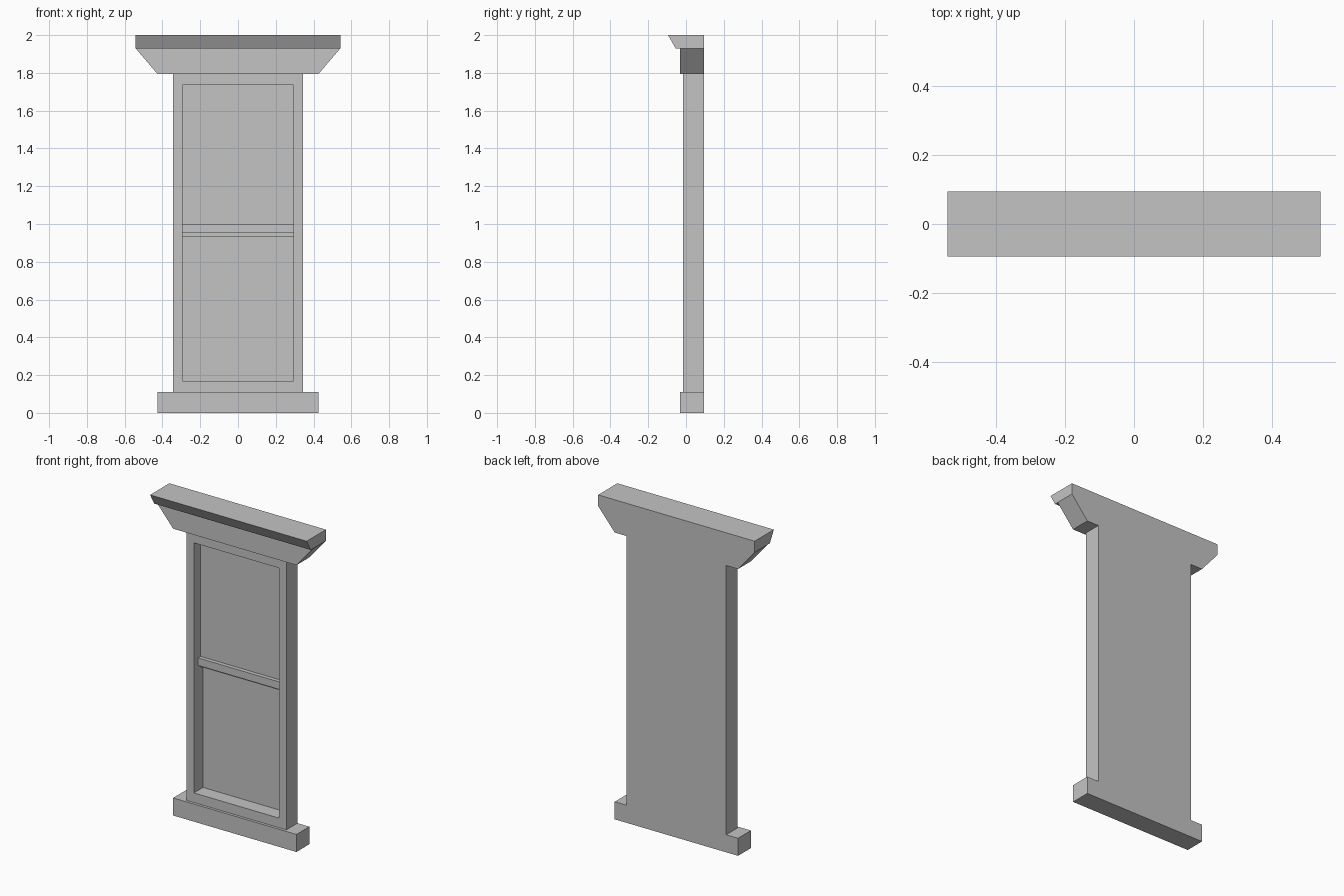
import bpy
import bmesh
from mathutils import Vector

cube = bpy.data.objects.get("Cube")
if cube:
    bpy.data.objects.remove(cube, do_unlink=True)

stone = bpy.data.materials.new("grey_stone")
stone.use_nodes = True
GREY = (0.55, 0.55, 0.55, 1)
stone.diffuse_color = GREY
stone.node_tree.nodes["Principled BSDF"].inputs["Base Color"].default_value = GREY

BACK = 0.095


def prism(name, points, place, start, end):
    """Extrude a 2D outline from start to end; place maps (u, v, t) to a point."""
    bm = bmesh.new()
    base = bm.faces.new([bm.verts.new(place(u, v, start)) for u, v in points])
    new = bmesh.ops.extrude_face_region(bm, geom=[base])["geom"]
    shift = Vector(place(0, 0, end)) - Vector(place(0, 0, start))
    bmesh.ops.translate(bm, vec=shift, verts=[g for g in new if isinstance(g, bmesh.types.BMVert)])
    bmesh.ops.recalc_face_normals(bm, faces=bm.faces)
    mesh = bpy.data.meshes.new(name)
    bm.to_mesh(mesh)
    bm.free()
    mesh.materials.append(stone)
    obj = bpy.data.objects.new(name, mesh)
    bpy.context.collection.objects.link(obj)
    return obj


def front_slab(name, half_bottom, half_top, z0, z1, front, back=BACK):
    """Symmetric slab, seen from the front as a rectangle or trapezoid."""
    outline = [(-half_bottom, z0), (half_bottom, z0), (half_top, z1), (-half_top, z1)]
    return prism(name, outline, lambda u, v, t: (u, t, v), front, back)


def side_profile(name, points, half):
    """Profile in depth and height, swept across the width."""
    return prism(name, points, lambda u, v, t: (t, u, v), -half, half)


# Sill, flared header and cornice with a sloping front
front_slab("sill", 0.427, 0.427, 0, 0.11, -0.032)
front_slab("header", 0.427, 0.542, 1.795, 1.93, -0.032)
side_profile("cornice", [(-0.055, 1.93), (BACK, 1.93), (BACK, 2), (-0.095, 2)], 0.542)

# Frame with a stepped recess: the lower pane sits deeper than the upper
frame = front_slab("window_frame", 0.345, 0.345, 0.11, 1.795, -0.015)
cutter = side_profile("recess_cutter", [
    (-0.1, 0.17), (0.075, 0.17), (0.075, 0.935),
    (0.05, 0.935), (0.05, 1.735), (-0.1, 1.735)], 0.295)
cutter.hide_render = True
cut = frame.modifiers.new("recess", 'BOOLEAN')
cut.operation = 'DIFFERENCE'
cut.solver = 'EXACT'
cut.object = cutter
bpy.context.view_layer.objects.active = frame
bpy.ops.object.modifier_apply(modifier=cut.name)
bpy.data.objects.remove(cutter, do_unlink=True)

# Rail where the two sashes meet
front_slab("meeting_rail", 0.295, 0.295, 0.953, 1.0, 0.025, 0.05)
